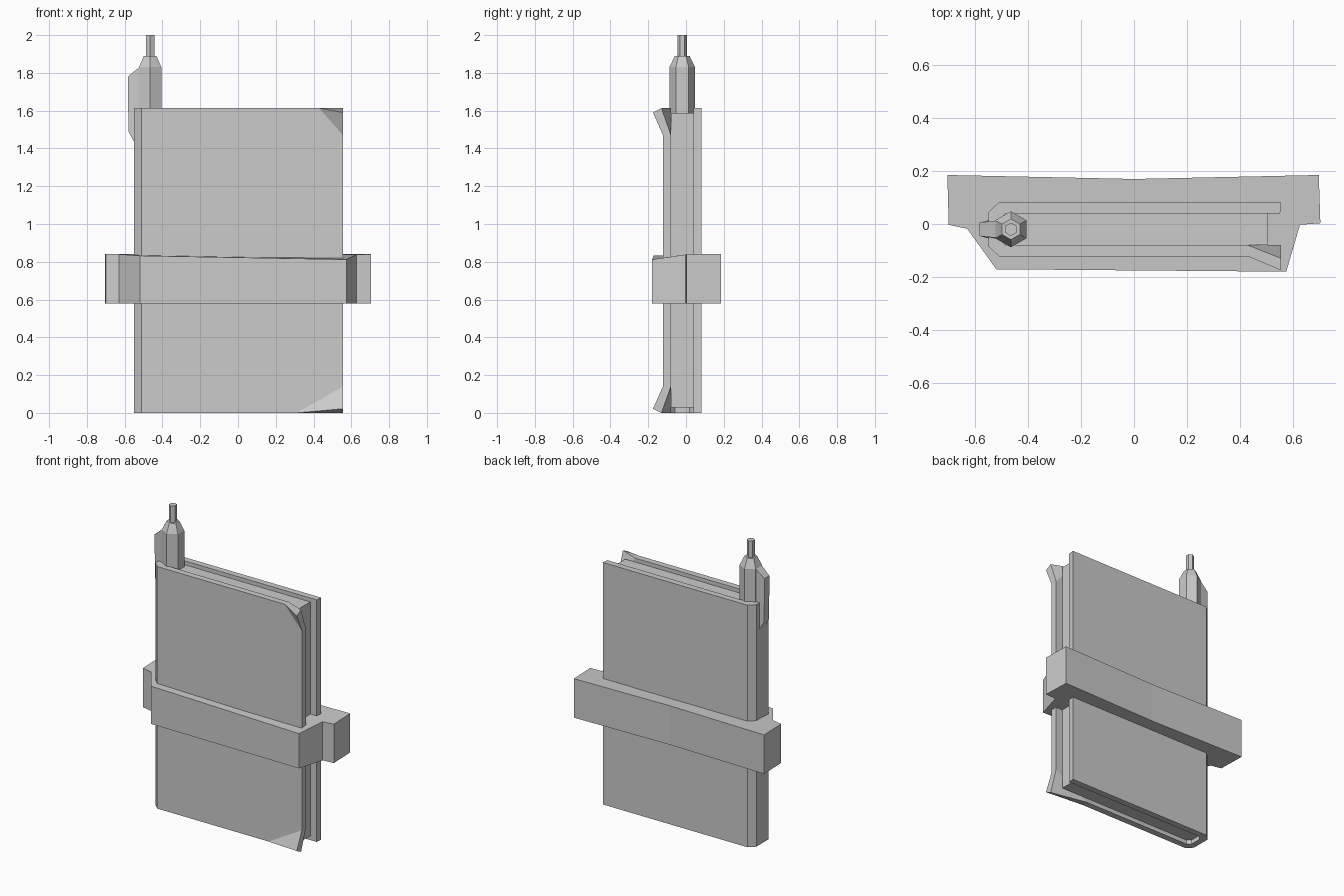
import bpy, bmesh, math
from mathutils import Vector

if "Cube" in bpy.data.objects:
    bpy.data.objects.remove(bpy.data.objects["Cube"])


def make_object(name, bm):
    bmesh.ops.recalc_face_normals(bm, faces=bm.faces)
    mesh = bpy.data.meshes.new(name)
    bm.to_mesh(mesh)
    bm.free()
    ob = bpy.data.objects.new(name, mesh)
    bpy.context.collection.objects.link(ob)
    return ob


def loft(rings):
    """Closed solid through matching rings of 3D points."""
    bm = bmesh.new()
    vs = [[bm.verts.new(p) for p in r] for r in rings]
    n = len(vs[0])
    for a, b in zip(vs, vs[1:]):
        for i in range(n):
            j = (i + 1) % n
            bm.faces.new((a[i], a[j], b[j], b[i]))
    bm.faces.new(vs[0][::-1])
    bm.faces.new(vs[-1])
    return bm


def prism(outline, z0, z1):
    return loft([[(x, y, z) for x, y in outline] for z in (z0, z1)])


H = 1.613

# cover: wrap-around profile with chamfered spine
wrap = [(0.556, -0.122), (-0.51, -0.122), (-0.55, -0.085), (-0.55, 0.045),
        (-0.51, 0.082), (0.556, 0.082), (0.552, 0.04), (-0.485, 0.04),
        (-0.51, 0.018), (-0.51, -0.058), (-0.485, -0.08), (0.556, -0.08)]
bm = prism(wrap, 0, H)
# crease lines and bent front corners: (point on top/bottom edge, point on side edge, tip z)
for a, b, z_out, z_in in [((0.43, H), (0.556, 1.47), 1.59, H),
                          ((0.31, 0), (0.556, 0.14), 0.022, 0.0)]:
    normal = Vector((b[1] - a[1], 0, a[0] - b[0]))
    bmesh.ops.bisect_plane(bm, geom=bm.verts[:] + bm.edges[:] + bm.faces[:],
                           plane_co=(a[0], 0, a[1]), plane_no=normal)
    for v in bm.verts:
        if v.co.x > 0.55 and v.co.y < -0.07 and abs(v.co.z - a[1]) < 1e-4:
            outer = v.co.y < -0.1
            v.co.y = -0.175 if outer else -0.13
            v.co.z = z_out if outer else z_in
make_object("cover", bm)

# page block
make_object("pages", prism([(-0.485, -0.08), (0.505, -0.08), (0.505, 0.04), (-0.485, 0.04),
                            (-0.51, 0.018), (-0.51, -0.058)], 0.028, 1.587))

# strap around the book, its upper front edge dipping to the right
strap = [(-0.705, 0.185, 0.84), (0, 0.17, 0.84), (0.698, 0.185, 0.84), (0.704, 0.003, 0.84),
         (0.627, -0.003, 0.838), (0.575, -0.18, 0.812), (-0.52, -0.171, 0.832),
         (-0.63, -0.018, 0.84), (-0.7, -0.003, 0.84)]
make_object("strap", loft([[(x, y, 0.58) for x, y, z in strap], strap]))

# pen: hexagonal barrel, taper and tip
PX, PY = -0.465, -0.02


def hexagon(r, z):
    return [(PX + r * math.sin(i * math.pi / 3), PY + r * math.cos(i * math.pi / 3), z)
            for i in range(6)]


make_object("pen", loft([hexagon(r, z) for r, z in [
    (0.068, 1.45), (0.068, 1.83), (0.039, 1.89), (0.025, 1.89), (0.025, 2.0)]]))

# pen clip hooked over the spine, narrowing outward
clip = [(-0.50, 1.85, 0.034), (-0.583, 1.78, 0.026), (-0.58, 1.49, 0.026),
        (-0.55, 1.435, 0.034), (-0.50, 1.435, 0.034)]
make_object("pen_clip", loft([[(x, PY + s * w, z) for x, z, w in clip] for s in (-1, 1)]))
